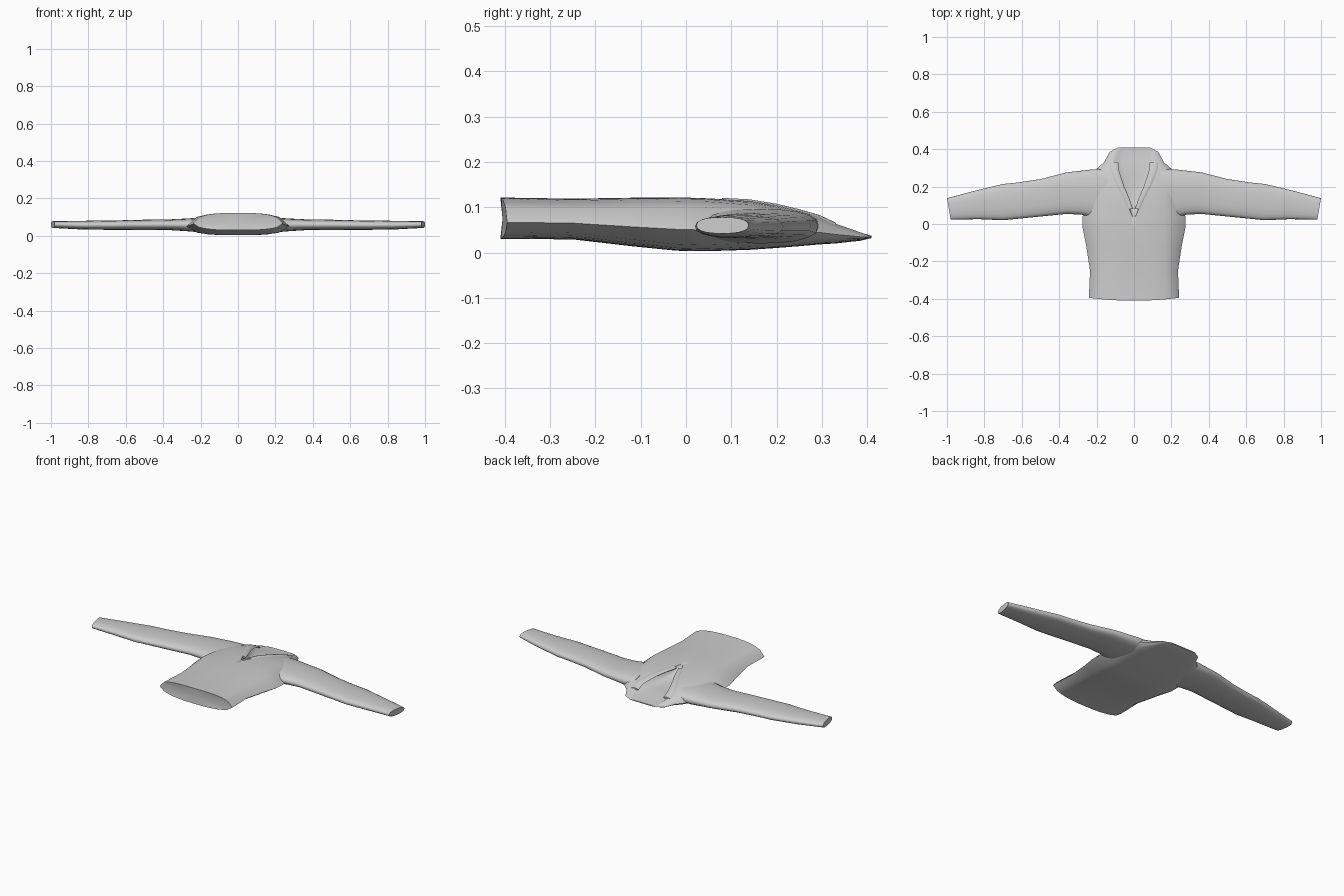
import bpy
import bmesh
import math
from mathutils import Vector

if "Cube" in bpy.data.objects:
    bpy.data.objects.remove(bpy.data.objects["Cube"])


def make_material(name, value):
    mat = bpy.data.materials.new(name)
    mat.use_nodes = True
    colour = (value, value, value, 1)
    mat.diffuse_color = colour
    mat.node_tree.nodes["Principled BSDF"].inputs["Base Color"].default_value = colour
    return mat


cloth = make_material("grey cloth", 0.6)


def loft(name, rings, angle=45):
    """Skin a list of closed rings and cap both ends."""
    bm = bmesh.new()
    rows = [[bm.verts.new(p) for p in ring] for ring in rings]
    count = len(rows[0])
    for a, b in zip(rows, rows[1:]):
        for i in range(count):
            j = (i + 1) % count
            bm.faces.new((a[i], a[j], b[j], b[i]))
    # Fan caps suit the slightly curved ends
    for row in (rows[0], rows[-1]):
        centre = sum((v.co for v in row), Vector()) / count
        hub = bm.verts.new(centre)
        for i in range(count):
            bm.faces.new((row[i], row[(i + 1) % count], hub))
    bmesh.ops.recalc_face_normals(bm, faces=bm.faces)
    mesh = bpy.data.meshes.new(name)
    bm.to_mesh(mesh)
    bm.free()
    mesh.materials.append(cloth)
    obj = bpy.data.objects.new(name, mesh)
    bpy.context.collection.objects.link(obj)
    bpy.ops.object.select_all(action="DESELECT")
    obj.select_set(True)
    bpy.context.view_layer.objects.active = obj
    bpy.ops.object.shade_smooth_by_angle(angle=math.radians(angle))
    return obj


def bulge(s, power):
    return math.sqrt(max(0, 1 - abs(s) ** power))


# Torso stations: y, half width, low z, high z, neckline half width, neckline depth
torso = [
    (-.41, .24, .03, .122, .1, 0),
    (-.38, .24, .03, .121, .1, 0),
    (-.25, .235, .029, .119, .09, 0),
    (-.12, .255, .014, .121, .06, 0),
    (-.02, .275, .004, .122, .03, 0),
    (.04, .275, .003, .12, .008, 0),
    (.08, .265, .004, .118, .025, .03),
    (.14, .255, .006, .115, .05, .045),
    (.2, .245, .01, .106, .08, .045),
    (.25, .23, .014, .095, .1, .038),
    (.295, .2, .018, .084, .115, .03),
    (.33, .16, .02, .07, .115, .022),
    (.385, .13, .026, .048, .1, .009),
    (.41, .085, .032, .037, .065, 0),
]


def torso_height(s, low, high, upper):
    middle = low + (high - low) * .4
    edge = high if upper else low
    return middle + (edge - middle) * bulge(s, 3)


def torso_ring(station):
    y, half, low, high, neck, depth = station
    # Half columns run from the side seam to the neckline, then into the opening
    columns = []
    for i in range(8):
        t = math.sin(i / 7 * math.pi / 2)
        columns.append((half + (neck - half) * t, 0))
    columns += [(neck * .82, .75), (neck * .5, 1)]
    full = [(-x, d) for x, d in columns] + [(0, 1)] + columns[::-1]
    ring = []
    for upper in (True, False):
        for x, drop in (full if upper else full[-2:0:-1]):
            s = x / half
            z = torso_height(s, low, high, upper)
            if upper:
                z -= drop * depth
            hem = .015 * s * s if y < -.35 else 0
            ring.append((x, y + hem, z))
    return ring


loft("sweater_body", [torso_ring(st) for st in torso])

# Sleeve stations: x, armpit side y, shoulder side y, low z, high z, cuff slant
sleeve = [
    (.14, .03, .295, .02, .098, 0),
    (.22, .035, .292, .02, .096, 0),
    (.28, .05, .285, .025, .092, 0),
    (.36, .054, .276, .03, .088, 0),
    (.5, .04, .24, .031, .086, 0),
    (.62, .028, .222, .032, .083, 0),
    (.7, .02, .214, .032, .082, 0),
    (.84, .026, .178, .034, .08, .01),
    (.99, .023, .138, .042, .078, .01),
]


def sleeve_ring(station, side):
    x, back, front, low, high, slant = station
    ring = []
    for i in range(20):
        a = i / 20 * math.tau
        c, s = math.cos(a), math.sin(a)
        # Slightly boxy oval
        c = math.copysign(abs(c) ** .85, c)
        s = math.copysign(abs(s) ** .8, s)
        y = (back + front) / 2 + c * (front - back) / 2
        z = (low + high) / 2 + s * (high - low) / 2
        ring.append((side * (x + slant * c), y, z))
    return ring


for label, side in (("left", 1), ("right", -1)):
    loft(label + "_sleeve", [sleeve_ring(st, side) for st in sleeve])


# Rolled lapels along the neckline edge
def lapel(name, side):
    rings = []
    for y, half, low, high, neck, depth in torso[6:12]:
        z = torso_height(neck / half, low, high, True)
        width = .012 + neck * .1
        ring = []
        for i in range(10):
            a = i / 10 * math.tau
            ring.append((side * (neck - width * .4 + width * math.cos(a)),
                         y, z - .003 + .006 * math.sin(a)))
        rings.append(ring)
    loft(name, rings)


lapel("left_lapel", 1)
lapel("right_lapel", -1)
